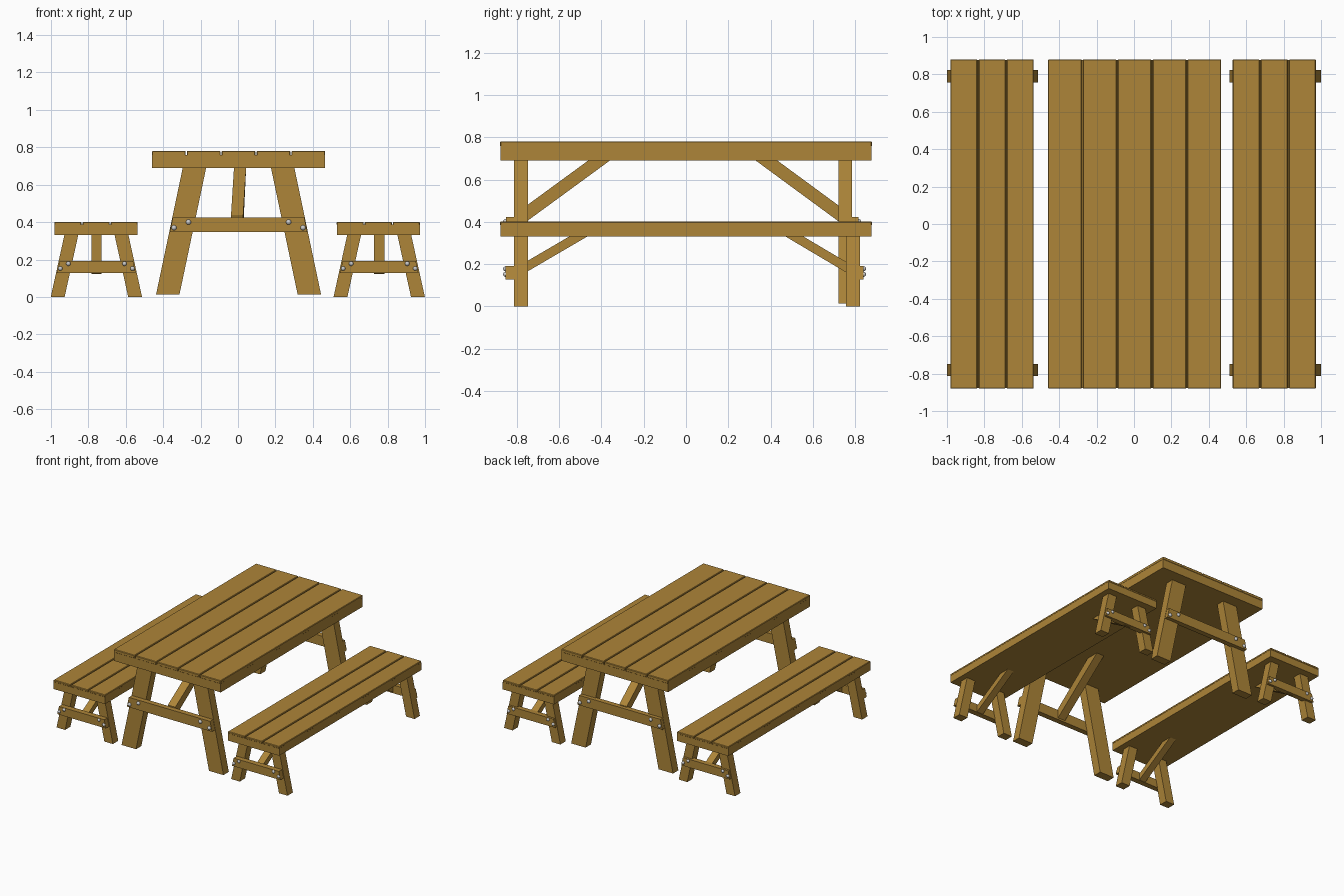
import bpy, bmesh
from mathutils import Vector

if "Cube" in bpy.data.objects:
    bpy.data.objects.remove(bpy.data.objects["Cube"])

wood = bpy.data.materials.new("wood")
wood.diffuse_color = (0.42, 0.235, 0.04, 1)
wood.use_nodes = True
wood.node_tree.nodes["Principled BSDF"].inputs["Base Color"].default_value = wood.diffuse_color


def prism(name, profile, direction, bevel=0.0):
    """Extrude a closed 3D profile along a direction."""
    bm = bmesh.new()
    d = Vector(direction)
    a = [bm.verts.new(p) for p in profile]
    b = [bm.verts.new(Vector(p) + d) for p in profile]
    bm.faces.new(a)
    bm.faces.new(b[::-1])
    n = len(a)
    for i in range(n):
        bm.faces.new((a[i], b[i], b[(i + 1) % n], a[(i + 1) % n]))
    bmesh.ops.recalc_face_normals(bm, faces=bm.faces)
    me = bpy.data.meshes.new(name)
    bm.to_mesh(me)
    bm.free()
    ob = bpy.data.objects.new(name, me)
    bpy.context.collection.objects.link(ob)
    me.materials.append(wood)
    if bevel:
        m = ob.modifiers.new("bevel", 'BEVEL')
        m.width = bevel
        m.segments = 1
    return ob


def box(name, x0, x1, y0, y1, z0, z1, bevel=0.0):
    return prism(name, [(x0, y0, z0), (x1, y0, z0), (x1, y0, z1), (x0, y0, z1)],
                 (0, y1 - y0, 0), bevel)


def bolt(name, x, y, z, r):
    bpy.ops.mesh.primitive_uv_sphere_add(segments=16, ring_count=8, radius=r, location=(x, y, z))
    bpy.context.object.name = name
    bpy.ops.object.shade_smooth_by_angle()


def furniture(name, cx, top, legs, bar, bolts, brace, ends):
    # top: solid slab with separate planks laid over it
    half, count, z_under, z_plank, z_top, shift = top
    tx = cx + shift
    box(name + "_slab", tx - half + .004, tx + half - .004, -.878, .878, z_under, z_plank - .003)
    w = 2 * half / count
    for i in range(count):
        x = tx - half + i * w
        box(f"{name}_plank_{i + 1}", x + .003, x + w - .003, -.88, .88,
            z_plank - .006, z_top, .004)
    leg_low, leg_high, leg_w, z_foot = legs
    bar_half, bz0, bz1 = bar
    slant = (leg_low - leg_high) / (z_under - z_foot) * (bz1 - bz0)
    for end, (leg_out, leg_in, bar_in, bar_out, z_brace, y_brace) in ends.items():
        # slanted legs
        for s, side in ((-1, "left"), (1, "right")):
            pts = [(leg_low, z_foot), (leg_low - leg_w, z_foot),
                   (leg_high - leg_w, z_under + .002), (leg_high, z_under + .002)]
            prism(f"{name}_{end}_{side}_leg", [(cx + s * x, leg_out, z) for x, z in pts],
                  (0, leg_in - leg_out, 0))
            # bolt heads
            for i, (x, z) in enumerate(bolts[:2]):
                bolt(f"{name}_{end}_{side}_bolt_{i + 1}", cx + s * x, bar_out, z, bolts[2])
        # cross bar between the legs
        pts = [(-bar_half, bz0), (bar_half, bz0), (bar_half - slant, bz1), (-bar_half + slant, bz1)]
        prism(f"{name}_{end}_crossbar", [(cx + x, bar_in, z) for x, z in pts],
              (0, bar_out - bar_in, 0))
        # diagonal brace from cross bar to underside of the top
        thick, bw, tilt = brace
        slope = (z_under - z_brace) / abs(y_brace - leg_out)
        back = thick / slope * (1 if leg_out > 0 else -1)
        pts = [(leg_out, z_brace), (leg_out, z_brace + thick),
               (y_brace + back, z_under), (y_brace, z_under)]
        prism(f"{name}_{end}_brace",
              [(cx - bw / 2 + (tilt if z == z_under else -tilt), y, z) for y, z in pts],
              (bw, 0, 0))


# table
furniture("table", .003, (.466, 5, .69, .762, .781, 0),
          (.441, .298, .125, .013), (.368, .347, .424),
          ((.345, .37), (.268, .40), .014), (.075, .065, .008),
          {"front": (-.814, -.748, -.81, -.852, .358, -.36),
           "back": (.786, .72, .775, .815, .355, .33)})

# two benches
for label, cx, shift in (("left_bench", -.757, -.002), ("right_bench", .755, -.005)):
    furniture(label, cx, (.226, 3, .33, .39, .402, shift),
              (.244, .171, .074, 0), (.21, .128, .192),
              ((.193, .152), (.15, .178), .012), (.05, .055, 0),
              {"front": (-.814, -.748, -.81, -.853, .128, -.468),
               "back": (.823, .757, .80, .84, .122, .472)})
